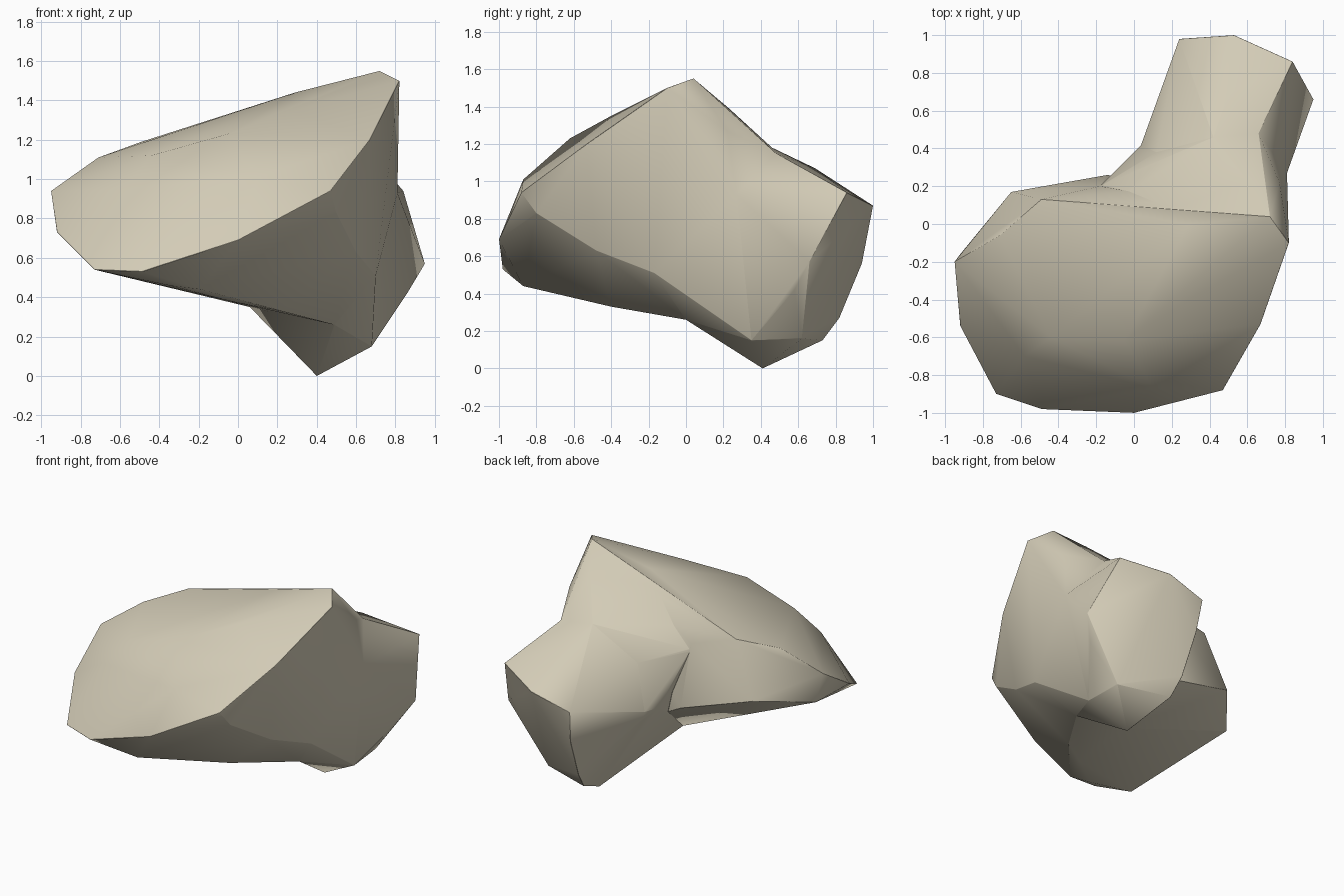
import bpy
import bmesh

if "Cube" in bpy.data.objects:
    bpy.data.objects.remove(bpy.data.objects["Cube"], do_unlink=True)

stone = bpy.data.materials.new("pale_stone")
stone.use_nodes = True
stone.diffuse_color = (0.65, 0.60, 0.47, 1)
stone.node_tree.nodes["Principled BSDF"].inputs["Base Color"].default_value = stone.diffuse_color


def hull_object(name, *groups):
    """Wrap groups of corner points in one convex chunk of stone."""
    bm = bmesh.new()
    for group in groups:
        for corner in group:
            bm.verts.new(corner)
    result = bmesh.ops.convex_hull(bm, input=bm.verts[:])
    inner = {g for g in result["geom_interior"] if isinstance(g, bmesh.types.BMVert)}
    bmesh.ops.delete(bm, geom=list(inner), context="VERTS")
    bmesh.ops.recalc_face_normals(bm, faces=bm.faces[:])
    mesh = bpy.data.meshes.new(name)
    bm.to_mesh(mesh)
    bm.free()
    mesh.materials.append(stone)
    obj = bpy.data.objects.new(name, mesh)
    bpy.context.collection.objects.link(obj)
    return obj


def fuse(target, piece):
    """Join a chunk to the target and discard the chunk."""
    union = target.modifiers.new("fuse", "BOOLEAN")
    union.operation = "UNION"
    union.solver = "EXACT"
    union.object = piece
    bpy.ops.object.modifier_apply(modifier=union.name)
    bpy.data.objects.remove(piece, do_unlink=True)


# Corners shared by neighbouring chunks
peak = [(.82, -.1, 1.5), (.72, .04, 1.55)]
keel = [(.7, -.17, .51), (.49, 0, .26), (.06, -.05, .35)]
notch = [(.12, .38, .95), (.66, .48, 1.15), (.42, .46, 1.18)]
heel = [(.4, .41, 0), (.68, .35, .15), (.81, .27, .93)]

# Broad domed chunk: front rim, dome, left end, back edge and underside
front_rim = [(-.73, -.9, .54), (-.49, -.98, .53), (0, -1, .69),
             (.47, -.88, .94), (.67, -.53, 1.2)]
dome = [(-.58, -.7, .95), (-.44, -.6, 1.12), (-.05, -.62, 1.23), (.1, -.87, 1.01),
        (.29, -.4, 1.35), (.29, 0, 1.44), (.05, .02, 1.36), (-.71, -.06, 1.11)]
left_end = [(-.92, -.54, .73), (-.95, -.2, .94), (-.92, -.16, .74)]
back_edge = [(-.49, .13, 1.19), (-.18, .2, 1.1), (-.65, .17, .8), (-.14, .26, .65)]
underside = [(-.35, -.87, .46), (-.19, -.87, .44), (-.04, -.6, .38), (.22, -.4, .33),
             (.5, -.8, .83), (.6, -.48, .63)]
boulder = hull_object("rock", front_rim, peak, dome, left_end, back_edge, underside, keel)

# Saddle sloping from the peak down to the waist of the arm
saddle_top = [(.29, 0, 1.44), (.05, .02, 1.36), (-.18, .2, 1.06), (.6, .23, 1.39), (.77, .22, 1.27)]
saddle_side = [(-.02, .34, .65), (.08, .46, .55)]
saddle = hull_object("saddle", peak, keel, notch, heel, saddle_top, saddle_side)

# Arm flaring out to its blunt end and down to the foot
arm_end = [(.24, .98, .79), (.53, 1, .87), (.84, .86, .94), (.95, .66, .57), (.26, .94, .56)]
foot = [(.3, .73, .15), (.28, .82, .27), (.66, .62, .16), (.86, .58, .42)]
arm_side = [(.02, .37, .62), (.12, .57, .6), (.5, .69, 1.07)]
arm = hull_object("arm", notch, heel, arm_end, foot, arm_side)

# Fuse the chunks and soften the broken edges
bpy.context.view_layer.objects.active = boulder
boulder.select_set(True)
fuse(boulder, saddle)
fuse(boulder, arm)
bevel = boulder.modifiers.new("worn_edges", "BEVEL")
bevel.width = 0.012
bevel.segments = 1
bevel.angle_limit = 0.7
bpy.ops.object.shade_smooth_by_angle(angle=0.8)
